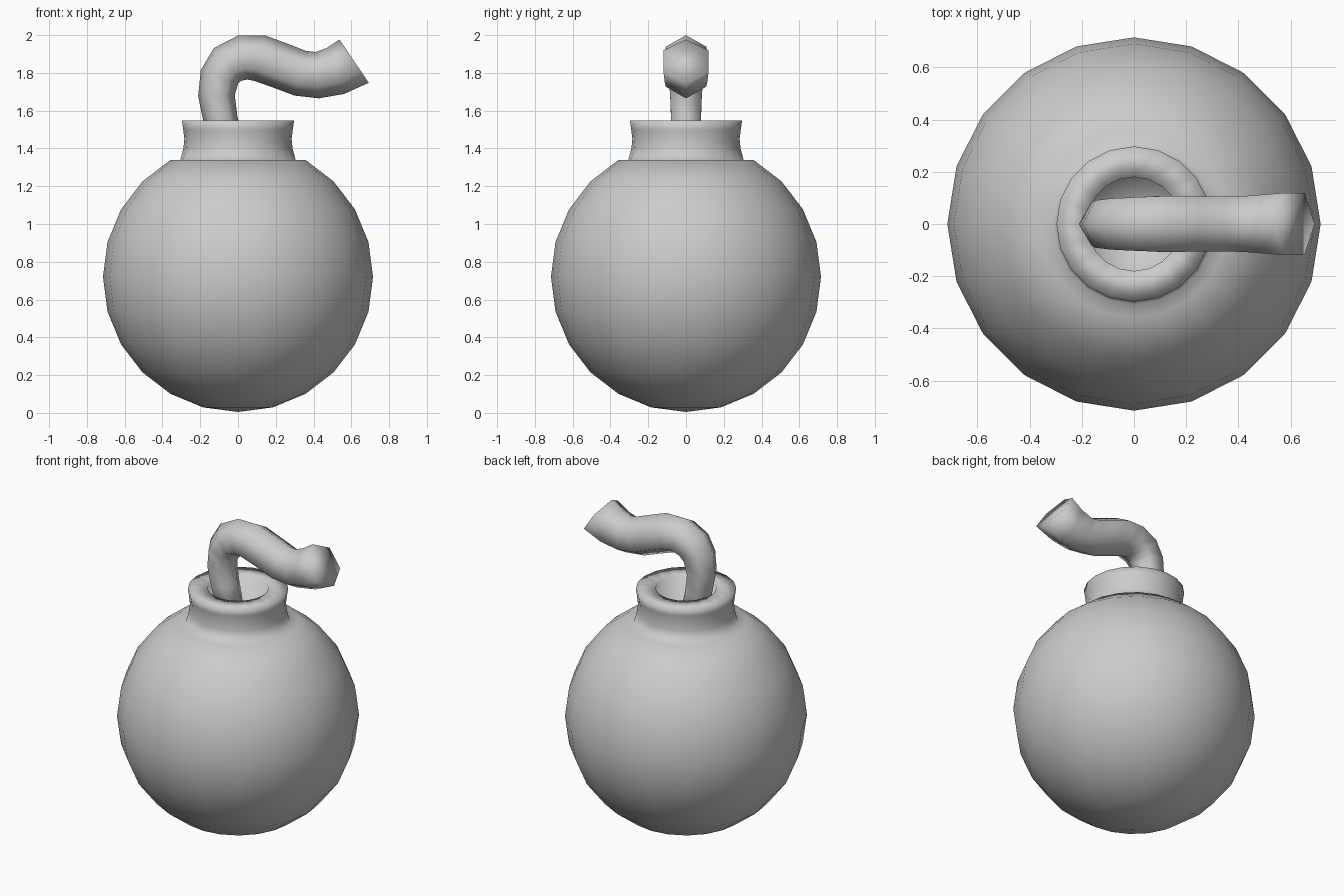
import bpy, bmesh
from math import sin, cos, pi, radians
from mathutils import Vector

if "Cube" in bpy.data.objects:
    bpy.data.objects.remove(bpy.data.objects["Cube"])


def make_object(name, bm):
    bmesh.ops.recalc_face_normals(bm, faces=bm.faces)
    for f in bm.faces:
        f.smooth = True
    mesh = bpy.data.meshes.new(name)
    bm.to_mesh(mesh)
    bm.free()
    obj = bpy.data.objects.new(name, mesh)
    bpy.context.collection.objects.link(obj)
    return obj


def bridge(bm, rings):
    for a, b in zip(rings, rings[1:]):
        n = len(a)
        for i in range(n):
            j = (i + 1) % n
            bm.faces.new((a[i], a[j], b[j], b[i]))


def fan(bm, ring, point):
    tip = bm.verts.new(point)
    for i in range(len(ring)):
        bm.faces.new((ring[i], ring[(i + 1) % len(ring)], tip))


# Round shell with flared neck and recessed mouth: a lathed profile
SIDES, R, CZ = 20, 0.715, 0.72
profile = [(R * cos(radians(a)), CZ + R * sin(radians(a))) for a in range(-75, 61, 15)]
profile += [(0.307, 1.332), (0.289, 1.40), (0.284, 1.45), (0.29, 1.50),
            (0.297, 1.548), (0.18, 1.548), (0.18, 1.40)]
bm = bmesh.new()
rings = [[bm.verts.new((r * cos(2 * pi * i / SIDES), r * sin(2 * pi * i / SIDES), z))
          for i in range(SIDES)] for r, z in profile]
bridge(bm, rings)
fan(bm, rings[0], (0, 0, CZ - R))
fan(bm, rings[-1], (0, 0, 1.40))
make_object("bomb_shell", bm)

# Curved fuse: hexagonal tube, (x, z, radius) along its path
path = [(-0.045, 1.39, 0.08), (-0.092, 1.55, 0.091), (-0.114, 1.68, 0.097),
        (-0.098, 1.78, 0.105), (-0.055, 1.845, 0.113), (0.025, 1.882, 0.119),
        (0.115, 1.878, 0.124), (0.22, 1.84, 0.122), (0.33, 1.798, 0.122),
        (0.42, 1.788, 0.123), (0.515, 1.81, 0.13), (0.615, 1.862, 0.138)]
bm = bmesh.new()
points = [Vector((x, 0, z)) for x, z, r in path]
rings = []
for k, p in enumerate(points):
    t = (points[min(k + 1, len(points) - 1)] - points[max(k - 1, 0)]).normalized()
    if k == len(points) - 1:
        t = Vector((0.83, 0, 0.56))  # slanted end cut
    n = Vector((-t.z, 0, t.x))
    r = path[k][2]
    rings.append([bm.verts.new(p + r * (cos(i * pi / 3) * n + sin(i * pi / 3) * Vector((0, 1, 0))))
                  for i in range(6)])
bridge(bm, rings)
bm.faces.new(rings[0])
bm.faces.new(rings[-1])
make_object("fuse", bm)
